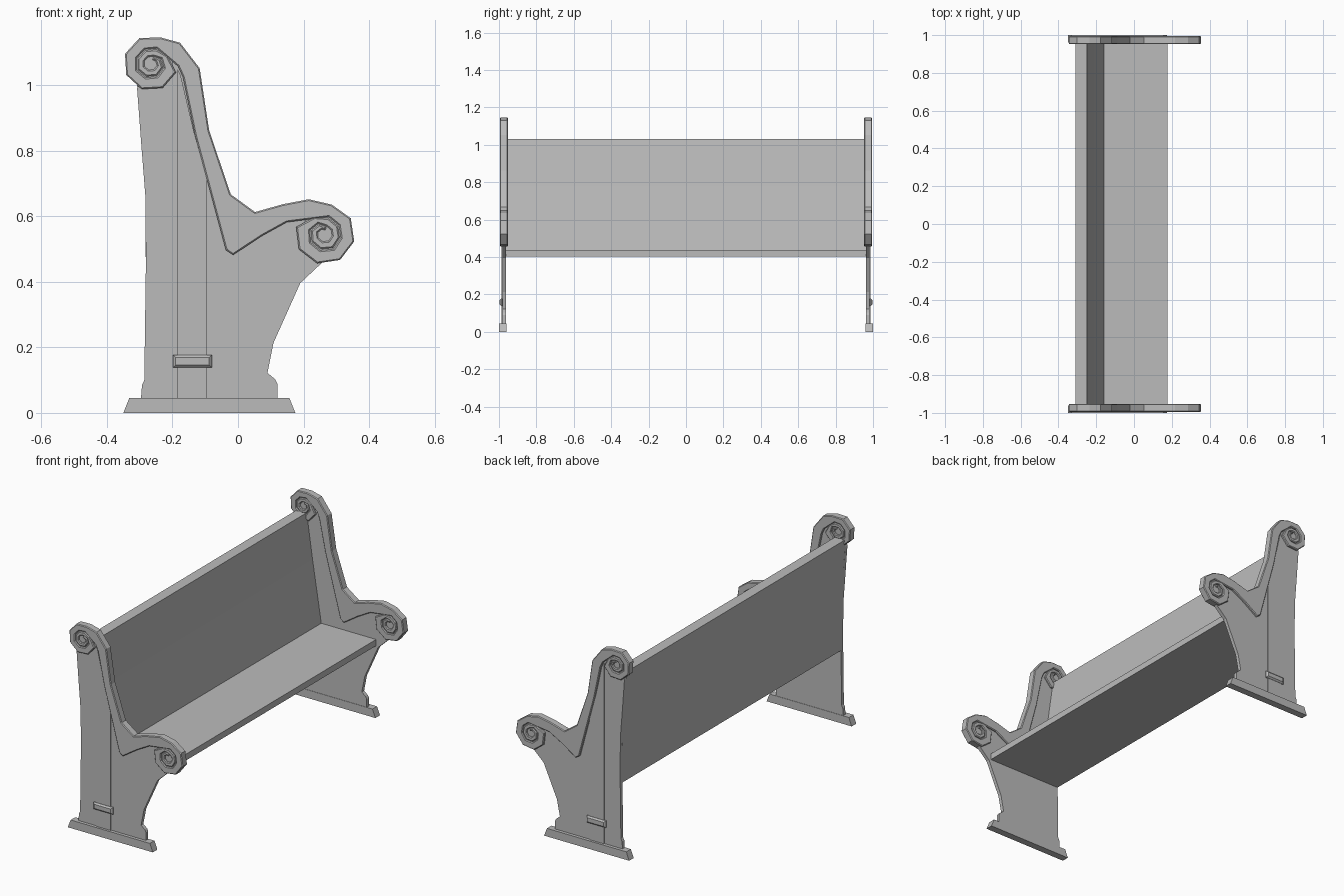
import bpy, bmesh
from math import cos, sin, radians

cube = bpy.data.objects.get("Cube")
if cube:
    bpy.data.objects.remove(cube)

grey = bpy.data.materials.new("plain grey")
grey.use_nodes = True
grey.diffuse_color = (0.5, 0.5, 0.5, 1)
grey.node_tree.nodes["Principled BSDF"].inputs["Base Color"].default_value = (0.5, 0.5, 0.5, 1)


def solid(name, faces, y0, y1, bevel=0):
    """Extrude flat x-z polygons from y0 to y1, optionally chamfering the rims."""
    bm = bmesh.new()
    for points in faces:
        bm.faces.new([bm.verts.new((x, y0, z)) for x, z in points])
    bmesh.ops.remove_doubles(bm, verts=bm.verts, dist=0.0005)
    made = bmesh.ops.extrude_face_region(bm, geom=bm.faces[:], use_keep_orig=True)
    verts = [g for g in made["geom"] if isinstance(g, bmesh.types.BMVert)]
    bmesh.ops.translate(bm, verts=verts, vec=(0, y1 - y0, 0))
    bmesh.ops.recalc_face_normals(bm, faces=bm.faces)
    if bevel:
        rims = [e for e in bm.edges if len(e.link_faces) == 2
                and abs(e.verts[0].co.y - e.verts[1].co.y) < 1e-5
                and e.calc_face_angle() > 1]
        bmesh.ops.bevel(bm, geom=rims, offset=bevel, segments=1,
                        affect='EDGES', clamp_overlap=False)
    mesh = bpy.data.meshes.new(name)
    bm.to_mesh(mesh)
    bm.free()
    mesh.materials.append(grey)
    obj = bpy.data.objects.new(name, mesh)
    bpy.context.collection.objects.link(obj)
    return obj


def box(x0, x1, z0, z1):
    return [(x0, z0), (x1, z0), (x1, z1), (x0, z1)]


def ring(centre, radius, sides=8):
    return [(centre[0] + radius * cos(radians(22.5 + 360 * k / sides)),
             centre[1] + radius * sin(radians(22.5 + 360 * k / sides))) for k in range(sides)]


# Volute: two turns of a ribbon, 45 degrees per step, as outer/inner point pairs
RADII = [.084, .085, .085, .084, .084, .083, .081, .054,
         .045, .043, .043, .045, .043, .041, .038, .03, .022]


def volute(centre, start, turn, scale):
    pairs = []
    for k, r in enumerate(RADII):
        inner = RADII[k + 8] + .004 if k <= 8 else r * .5
        if k == 8:
            inner = r * .5
        a = radians(start + turn * 45 * k)
        pairs.append([(centre[0] + q * scale * cos(a), centre[1] + q * scale * sin(a))
                      for q in (r, inner)])
    return pairs


TOP, ARM = (-.265, 1.067), (.264, .546)
top_scroll = volute(TOP, 70, 1, 1)
arm_scroll = volute(ARM, 76, -1, 1.1)

# Sweeping rail between the two volutes
rail = [[(-.177, 1.13), (-.183, 1.058)], [(-.117, 1.052), (-.168, 1.025)],
        [(-.088, .862), (-.131, .847)], [(-.022, .667), (-.037, .497)],
        [(.052, .613), (-.015, .482)], [(.137, .637), (.073, .54)],
        [(.216, .652), (.149, .582)]]
pairs = top_scroll[::-1] + rail + arm_scroll
band = [[a[0], b[0], b[1], a[1]] for a, b in zip(pairs, pairs[1:])]

# Flat panel outline; its upper edge hides inside the rail
panel = [(-.296, .045), (-.293, .085), (-.286, .1), (-.281, .466), (-.283, .665),
         (-.296, .83), (-.308, .99), (-.27, 1.09), (-.17, 1.07), (-.11, .855),
         (-.03, .6), (.02, .56), (.15, .61), (.24, .62), (.3, .5), (.255, .457),
         (.19, .396), (.108, .213), (.09, .122), (.113, .103), (.12, .09), (.12, .045)]
pilaster = [(-.185, .045), (-.095, .045), (-.095, .715), (-.135, .86), (-.175, 1.03), (-.185, 1.05)]
foot = [(-.35, 0), (.175, 0), (.157, .045), (-.332, .045)]

# Two matching bench ends
for side, s in (("right", -1), ("left", 1)):
    solid(side + "_end_panel", [panel], s * .982, s * .962)
    solid(side + "_pilaster", [pilaster], s * .987, s * .975)
    solid(side + "_pilaster_collar", [box(-.198, -.08, .138, .177)], s * .996, s * .975, .008)
    solid(side + "_foot", [foot], s, s * .96)
    solid(side + "_scroll_rail", band, s * .995, s * .952, .004)
    solid(side + "_top_scroll_backing", [ring(TOP, .07)], s * .987, s * .96)
    solid(side + "_arm_scroll_backing", [ring(ARM, .075)], s * .987, s * .96)

# Seat and backrest spanning between the ends
solid("seat", [box(-.16, .178, .403, .438)], -.965, .965)
back = [(-.31, 1.03), (-.25, 1.03), (-.214, .78), (-.16, .438), (-.16, .403),
        (-.281, .403), (-.283, .665), (-.296, .83)]
solid("backrest", [back], -.965, .965)
